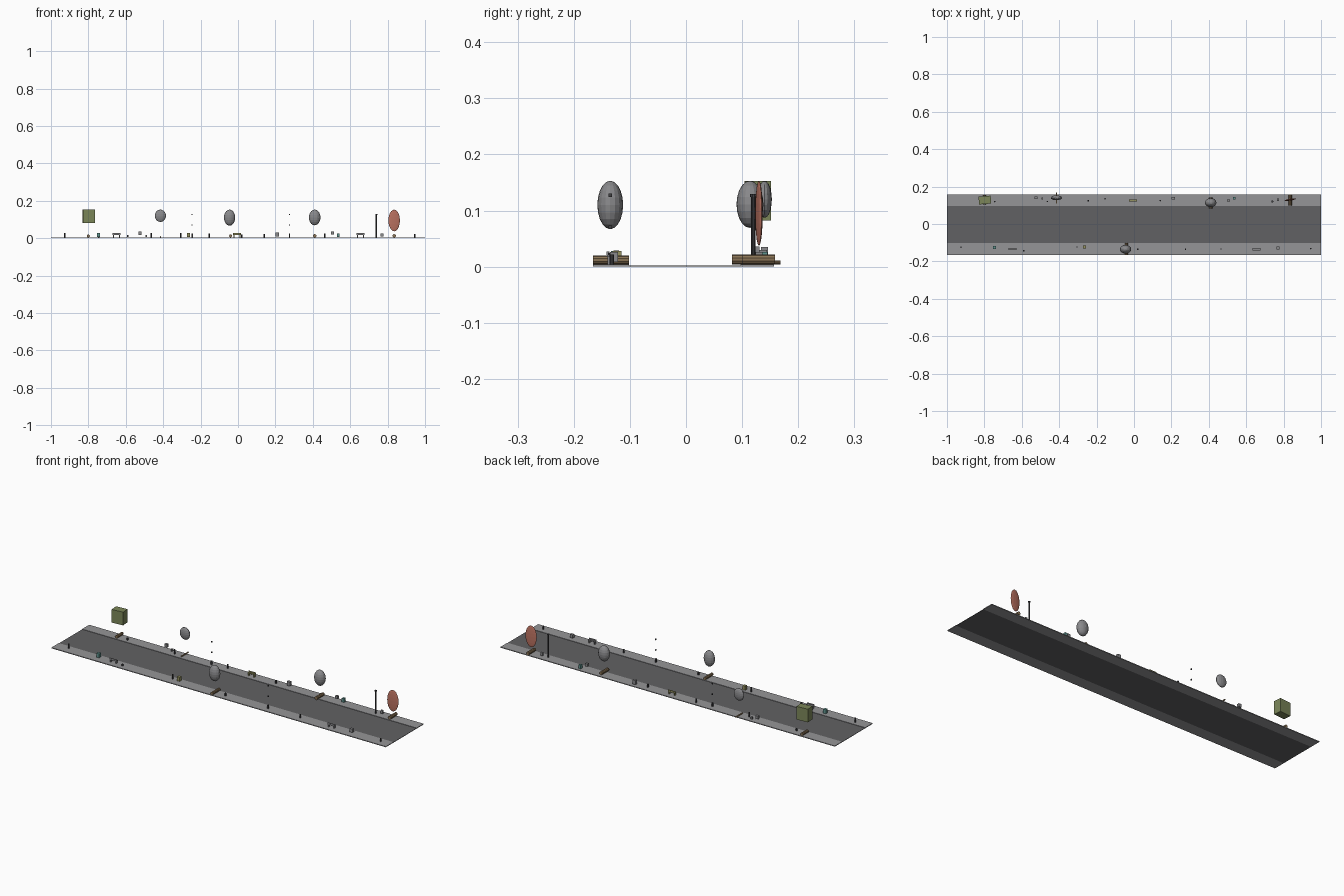
import bpy, math

mats = {}
def paint(o, col):
    if col:
        if col not in mats:
            m = bpy.data.materials.new("colour_%d" % len(mats))
            m.diffuse_color = (*col, 1)
            mats[col] = m
        o.data.materials.append(mats[col])
    return o

def box(name, x, y, z, col=None, rot=0):
    # x, y, z are (min, max) ranges
    bpy.ops.mesh.primitive_cube_add(size=1, location=(sum(x)/2, sum(y)/2, sum(z)/2), rotation=(0, 0, rot))
    o = bpy.context.object
    o.name = name
    o.scale = (x[1]-x[0], y[1]-y[0], z[1]-z[0])
    return paint(o, col)

def cbox(name, x, y, w, d, z0, z1, col=None, rot=0):
    return box(name, (x-w/2, x+w/2), (y-d/2, y+d/2), (z0, z1), col, rot)

def cyl(name, loc, r, h, col=None, along_y=False, n=10):
    bpy.ops.mesh.primitive_cylinder_add(vertices=n, radius=r, depth=h, location=loc,
                                        rotation=(math.pi/2 if along_y else 0, 0, 0))
    o = bpy.context.object
    o.name = name
    return paint(o, col)

def ball(name, loc, size, col=None, rot=0, n=16):
    bpy.ops.mesh.primitive_uv_sphere_add(segments=n, ring_count=10, radius=1, location=loc, rotation=(0, 0, rot))
    o = bpy.context.object
    o.name = name
    o.scale = size
    return paint(o, col)

BROWN, GREEN, RED = (.25, .17, .09), (.2, .24, .1), (.5, .17, .12)
DARK, ROAD, WALK = (.05, .05, .055), (.12, .12, .125), (.3, .3, .31)
TEAL, OLIVE, GREY = (.12, .3, .28), (.3, .29, .12), (.25, .25, .26)

# road and pavements
box("road", (-1, 1), (-.102, .097), (0, .002), ROAD)
box("pavement_front", (-1, 1), (-.166, -.102), (0, .004), WALK)
box("pavement_back", (-1, 1), (.097, .157), (0, .004), WALK)

# lying trunks: x, y range, radius
for x, y0, y1, r in [(-.8, .105, .155, .008), (-.415, .11, .168, .0035), (-.04, -.166, -.102, .008),
                     (.41, .082, .142, .009), (.835, .1, .159, .009)]:
    cyl("tree_trunk", (x, (y0+y1)/2, .004+r), r, y1-y0, BROWN, True)

# tree crowns
box("square_crown", (-.83, -.765), (.107, .149), (.082, .153), GREEN, .08)
ball("round_crown_left", (-.415, .14, .12), (.03, .013, .033), GREY)
ball("round_crown_front", (-.045, -.135, .11), (.03, .023, .043), GREY)
ball("round_crown_right", (.41, .114, .111), (.031, .024, .042), GREY)
ball("red_crown", (.835, .13, .095), (.031, .005, .058), RED, .15)

# tall lamp post and the small lamp heads
cyl("lamp_post", (.74, .12, .065), .004, .124, DARK)
cyl("lamp_cap", (.74, .12, .127), .006, .005, DARK)
for x in (-.245, .275):
    y = .125 if x < 0 else -.135
    for z in (.07, .127):
        cbox("lamp_head", x, y, .006, .006, z-.003, z+.003, DARK)
    cbox("lamp_foot", x, y, .007, .007, .004, .024, DARK)

# benches: seat, back and legs
for x, y, c in [(-.65, -.133, GREY), (-.005, .125, OLIVE), (.655, -.135, GREY)]:
    cbox("bench_seat", x, y, .042, .012, .017, .021, c)
    cbox("bench_back", x, y-.005 if y < 0 else y+.005, .042, .003, .021, .027, c)
    for s in (-1, 1):
        cbox("bench_leg", x+s*.016, y, .004, .01, .004, .017, c)

# bins, boxes and planters: x, y, width, depth, bottom, top, colour
for i in [(-.745, -.126, .016, .016, .006, .028, TEAL), (-.525, .14, .016, .013, .018, .035, GREY),
          (-.265, -.123, .016, .016, .006, .028, OLIVE), (.21, .137, .018, .014, .008, .03, GREY),
          (.505, .125, .014, .012, .02, .036, GREY), (.535, .138, .014, .014, .006, .026, TEAL),
          (.77, -.128, .016, .014, .008, .026, GREY), (.77, .13, .012, .012, .01, .026, GREY),
          (-.49, .137, .008, .01, .006, .018, GREY), (-.59, -.143, .007, .007, .007, .016, DARK)]:
    cbox("street_box", *i)

# bollards
for x, y, h in [(-.925, -.125, .029), (-.745, .12, .016), (-.463, .12, .028), (-.305, -.123, .029),
                (-.155, .135, .025), (.02, -.135, .02), (.14, .125, .022), (.465, -.134, .024),
                (.945, -.132, .022)]:
    cyl("bollard", (x, y, .004+(h-.004)/2), .004, h-.004, DARK, n=8)
